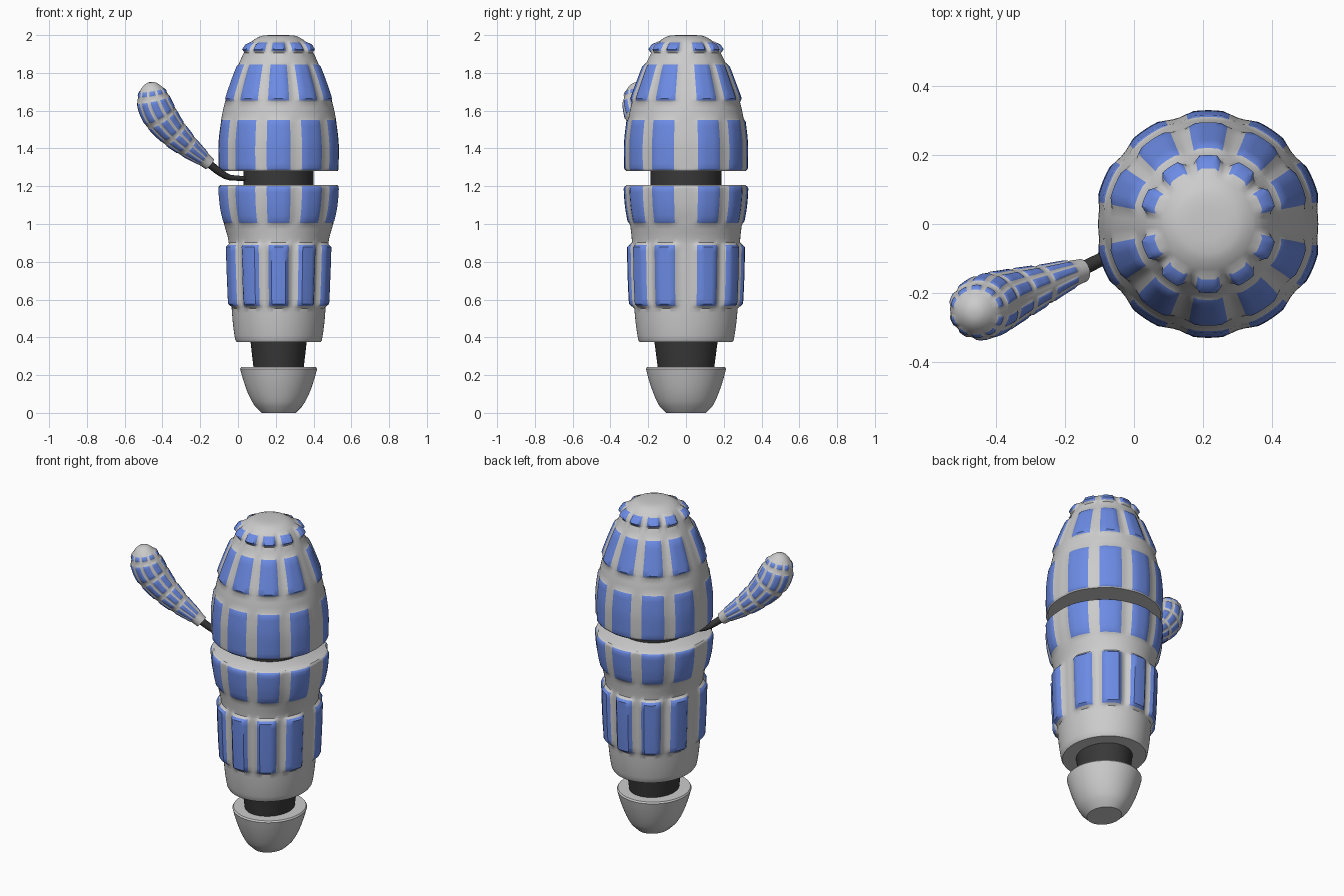
import bpy, bmesh
from math import radians, sin, cos
from mathutils import Vector

old = bpy.data.objects.get("Cube")
if old:
    bpy.data.objects.remove(old, do_unlink=True)


def material(name, rgb):
    m = bpy.data.materials.new(name)
    m.use_nodes = True
    colour = (*rgb, 1)
    m.diffuse_color = colour
    m.node_tree.nodes["Principled BSDF"].inputs["Base Color"].default_value = colour
    return m


GREY = material("light grey", (0.6, 0.6, 0.6))
BLUE = material("soft blue", (0.15, 0.26, 0.78))
DARK = material("dark rubber", (0.04, 0.04, 0.04))
AXIS = 0.215      # x of the body axis
COLUMNS = 96


def smooth_value(ts, vs, t):
    """Cubic interpolation that never overshoots the key values."""
    n = len(ts)
    sec = [(vs[i + 1] - vs[i]) / (ts[i + 1] - ts[i]) for i in range(n - 1)]

    def slope(i):
        if i == 0 or i == n - 1:
            return sec[min(i, n - 2)]
        a, b = sec[i - 1], sec[i]
        return 2 * a * b / (a + b) if a * b > 0 else 0

    i = max(k for k in range(n - 1) if ts[k] <= t or k == 0)
    h = ts[i + 1] - ts[i]
    s = (t - ts[i]) / h
    return (vs[i] * (1 + 2 * s) * (1 - s) ** 2 + vs[i + 1] * s * s * (3 - 2 * s)
            + h * slope(i) * s * (1 - s) ** 2 + h * slope(i + 1) * s * s * (s - 1))


def column_depth(angle):
    """Degrees inside (+) or outside (-) the nearest panel column."""
    f = abs((angle + 90) % 180)
    f = min(f, 180 - f)
    return 11.25 - min(abs(f - c) for c in (0, 33.75, 67.5))


def row_depth(rows, t):
    """Distance inside the nearest panel row, and how far that row stands out."""
    return max(((min(t - a, b - t), lift) for a, b, lift in rows), default=(-1, 0))


def ramp(x):
    return min(1, max(0, 0.5 + 0.5 * x))


def shell(name, keys, rows=(), margin=0.012, step=0.025, mats=(GREY, BLUE)):
    """Loft of ellipses; keys are (t, x, y, z, radius x, radius y), with raised panels."""
    ts = [k[0] for k in keys]
    value = [[k[c] for k in keys] for c in range(1, 6)]
    marks = set(ts)
    for a, b, _ in rows:
        marks |= {a - margin, a, a + margin, b - margin, b, b + margin}
    marks = sorted(m for m in marks if ts[0] <= m <= ts[-1])
    loops = [marks[0]]
    for a, b in zip(marks, marks[1:]):
        if b - a > 1e-5:
            n = max(1, round((b - a) / step))
            loops += [a + (b - a) * i / n for i in range(1, n + 1)]

    def centre(t):
        return Vector([smooth_value(ts, value[c], t) for c in range(3)])

    bm = bmesh.new()
    rings = []
    for t in loops:
        tangent = (centre(min(t + 0.01, ts[-1])) - centre(max(t - 0.01, ts[0]))).normalized()
        u = Vector((0, 1, 0)).cross(tangent).normalized()
        v = tangent.cross(u)
        rx, ry = (smooth_value(ts, value[c], t) for c in (3, 4))
        depth, lift = row_depth(rows, t)
        ring = []
        for j in range(COLUMNS):
            angle = 360 * j / COLUMNS
            bump = lift * ramp(depth / margin) * ramp(column_depth(angle) / 3.75)
            a = radians(angle)
            ring.append(bm.verts.new(centre(t) + u * cos(a) * (rx + bump) + v * sin(a) * (ry + bump)))
        rings.append(ring)
    # skin between rings, with panel faces in the second colour
    for i in range(len(rings) - 1):
        in_row = row_depth(rows, (loops[i] + loops[i + 1]) / 2)[0] > 0
        for j in range(COLUMNS):
            k = (j + 1) % COLUMNS
            face = bm.faces.new((rings[i][j], rings[i][k], rings[i + 1][k], rings[i + 1][j]))
            if in_row and column_depth(360 * (j + 0.5) / COLUMNS) > 0:
                face.material_index = 1
    bm.faces.new(rings[0][::-1])
    bm.faces.new(rings[-1])
    mesh = bpy.data.meshes.new(name)
    bm.to_mesh(mesh)
    bm.free()
    for m in mats:
        mesh.materials.append(m)
    obj = bpy.data.objects.new(name, mesh)
    bpy.context.collection.objects.link(obj)
    bpy.ops.object.select_all(action='DESELECT')
    bpy.context.view_layer.objects.active = obj
    obj.select_set(True)
    bpy.ops.object.shade_smooth_by_angle(angle=radians(40))
    return obj


def upright(name, profile, **kw):
    """Shell standing on the body axis; profile is (z, radius x, radius y)."""
    return shell(name, [(z, AXIS, 0, z, rx, ry) for z, rx, ry in profile], **kw)


# Foot and ankle
upright("foot", [(0, 0.09, 0.105), (0.035, 0.125, 0.14), (0.11, 0.165, 0.175),
                 (0.2, 0.195, 0.204), (0.233, 0.204, 0.212), (0.242, 0.198, 0.206)])
upright("ankle", [(0.23, 0.132, 0.148), (0.39, 0.15, 0.169)], mats=(DARK,))

# Lower body
upright("lower_body", [(0.375, 0.222, 0.246), (0.385, 0.229, 0.252), (0.56, 0.249, 0.274),
                       (0.75, 0.258, 0.283), (0.9, 0.264, 0.286), (1.0, 0.289, 0.296),
                       (1.1, 0.311, 0.312), (1.195, 0.318, 0.318), (1.207, 0.31, 0.31)],
        rows=[(0.565, 0.89, 0.027), (1.005, 1.2, 0.012)])

# Waist joint
upright("waist", [(1.19, 0.186, 0.188), (1.3, 0.186, 0.188)], mats=(DARK,))

# Upper body and domed head
upright("upper_body", [(1.28, 0.312, 0.314), (1.29, 0.317, 0.318), (1.4, 0.319, 0.32),
                       (1.55, 0.304, 0.306), (1.65, 0.283, 0.285), (1.75, 0.25, 0.25),
                       (1.845, 0.212, 0.213), (1.91, 0.182, 0.182), (1.95, 0.157, 0.157),
                       (1.975, 0.132, 0.132), (1.99, 0.107, 0.107), (1.997, 0.085, 0.085),
                       (2.0, 0.05, 0.05)],
        rows=[(1.285, 1.55, 0.009), (1.655, 1.845, 0.014), (1.915, 1.96, 0.026)], margin=0.01)

# Thin arm
shell("arm", [(0, 0.06, -0.03, 1.24, 0.012, 0.012), (0.11, -0.04, -0.075, 1.245, 0.015, 0.015),
              (0.17, -0.09, -0.1, 1.27, 0.019, 0.019), (0.26, -0.16, -0.135, 1.325, 0.021, 0.021)],
      mats=(DARK,))

# Padded hand
shell("hand", [(0, -0.15, -0.135, 1.317, 0.034, 0.034), (0.045, -0.183, -0.145, 1.345, 0.039, 0.039),
               (0.15, -0.27, -0.178, 1.415, 0.06, 0.057), (0.28, -0.362, -0.212, 1.505, 0.08, 0.077),
               (0.39, -0.425, -0.237, 1.595, 0.092, 0.089), (0.45, -0.445, -0.247, 1.645, 0.089, 0.086),
               (0.51, -0.456, -0.254, 1.7, 0.07, 0.068), (0.54, -0.46, -0.257, 1.727, 0.05, 0.05),
               (0.557, -0.462, -0.258, 1.743, 0.032, 0.032), (0.565, -0.463, -0.259, 1.75, 0.014, 0.014)],
      rows=[(0.05, 0.14, 0.004), (0.165, 0.235, 0.005), (0.26, 0.345, 0.005),
            (0.37, 0.465, 0.005), (0.495, 0.52, 0.006)], margin=0.006, step=0.015)
